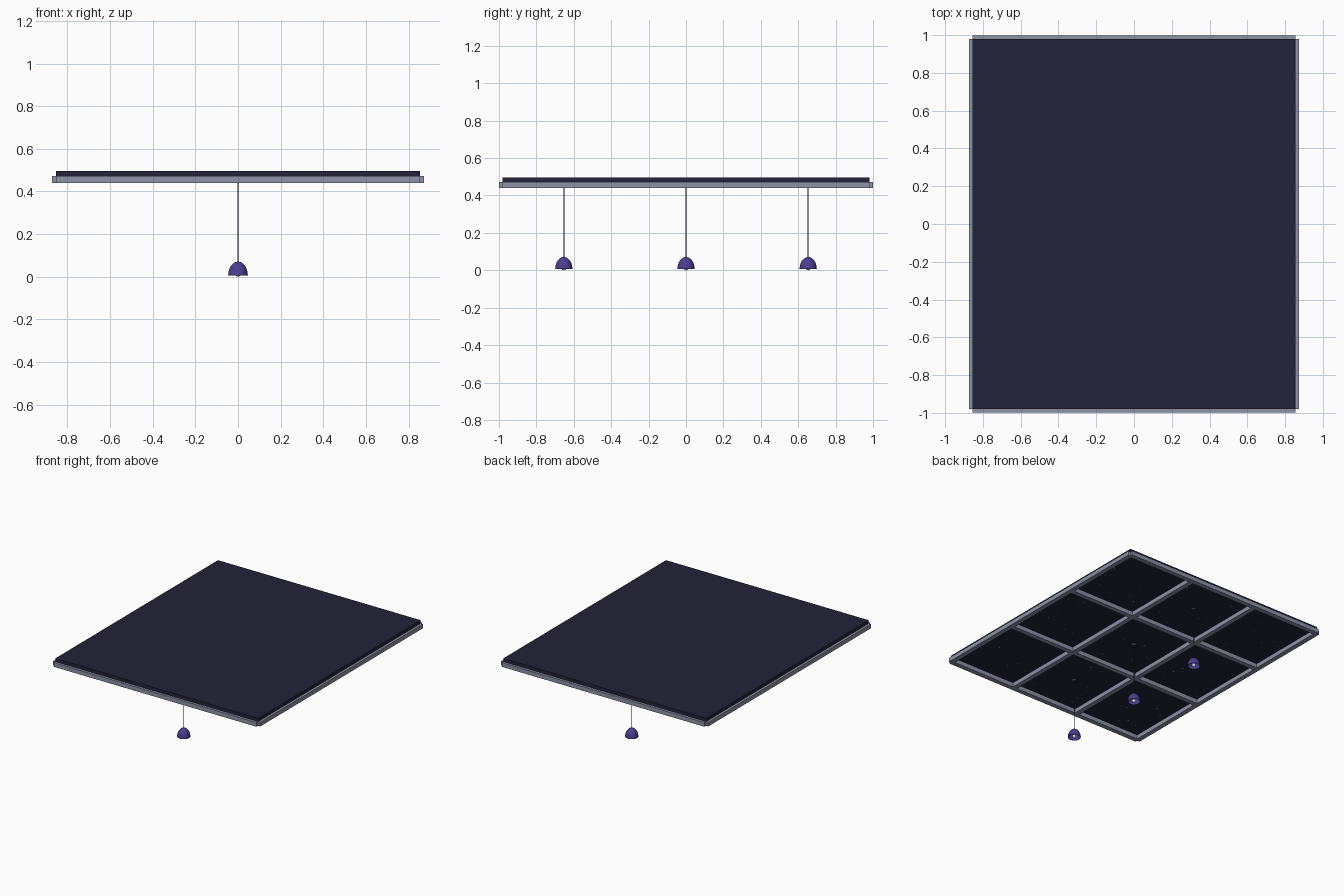
import bpy, bmesh, math, random
from mathutils import Matrix, Vector

cube = bpy.data.objects.get("Cube")
if cube:
    bpy.data.objects.remove(cube, do_unlink=True)


def material(name, color):
    m = bpy.data.materials.new(name)
    m.use_nodes = True
    m.diffuse_color = (*color, 1)
    m.node_tree.nodes["Principled BSDF"].inputs["Base Color"].default_value = (*color, 1)
    return m


NAVY = material("night navy", (0.016, 0.016, 0.04))
STEEL = material("blue grey metal", (0.27, 0.29, 0.39))
DARK = material("dark cord", (0.03, 0.03, 0.045))
PURPLE = material("purple shade", (0.07, 0.048, 0.28))
PALE = material("pale light", (0.8, 0.78, 0.9))

HALF_X, HALF_Y = 0.855, 0.98
BEAM_LOW, SLAB_LOW, SLAB_TOP = 0.44, 0.472, 0.497
BEAM_W = 0.037


def finish(name, bm, mat, smooth=False):
    mesh = bpy.data.meshes.new(name)
    bm.to_mesh(mesh)
    bm.free()
    mesh.materials.append(mat)
    obj = bpy.data.objects.new(name, mesh)
    bpy.context.collection.objects.link(obj)
    if smooth:
        bpy.ops.object.select_all(action="DESELECT")
        obj.select_set(True)
        bpy.context.view_layer.objects.active = obj
        bpy.ops.object.shade_smooth_by_angle(angle=math.radians(40))
    return obj


def box(name, center, size, mat):
    bm = bmesh.new()
    bmesh.ops.create_cube(bm, size=1, matrix=Matrix.Translation(center) @ Matrix.Diagonal((*size, 1)))
    return finish(name, bm, mat)


def add_cylinder(bm, center, radius, depth, sides):
    bmesh.ops.create_cone(bm, cap_ends=True, segments=sides, radius1=radius, radius2=radius,
                          depth=depth, matrix=Matrix.Translation(center))


def cylinder(name, x, y, low, high, radius, sides, mat):
    bm = bmesh.new()
    add_cylinder(bm, (x, y, (low + high) / 2), radius, high - low, sides)
    return finish(name, bm, mat, True)


# Ceiling panel
box("ceiling_panel", (0, 0, (SLAB_LOW + SLAB_TOP) / 2),
    (2 * HALF_X, 2 * HALF_Y, SLAB_TOP - SLAB_LOW), NAVY)

# Grid of beams: four each way, the outer ones straddle the panel edges
beam_z, beam_h = (BEAM_LOW + SLAB_LOW) / 2, SLAB_LOW - BEAM_LOW
for i in range(4):
    t = -1 + 2 * i / 3
    box(f"long_beam_{i + 1}", (t * HALF_X, 0, beam_z), (BEAM_W, 2 * HALF_Y, beam_h), STEEL)
    box(f"cross_beam_{i + 1}", (0, t * HALF_Y, beam_z), (2 * HALF_X, BEAM_W, beam_h), STEEL)

# Tiny stars scattered on the underside of each bay
random.seed(7)
bm = bmesh.new()
for col in (-1, 0, 1):
    for row in (-1, 0, 1):
        for _ in range(9):
            x = (col + random.uniform(-0.42, 0.42)) * HALF_X * 2 / 3
            y = (row + random.uniform(-0.42, 0.42)) * HALF_Y * 2 / 3
            add_cylinder(bm, (x, y, SLAB_LOW - 0.001), random.uniform(0.002, 0.0035), 0.003, 6)
finish("ceiling_stars", bm, PALE)


# Pendant lamp shade: a hollow dome spun from an arc
def dome(name, x, y, base, radius, height):
    bm = bmesh.new()
    steps = 8
    arcs = [(radius, height), (radius - 0.003, height - 0.003)]
    outer, inner = [[Vector((r * math.cos(a), 0, h * math.sin(a)))
                     for a in (math.pi / 2 * k / steps for k in range(steps + 1))]
                    for r, h in arcs]
    verts = [bm.verts.new(p) for p in outer[::-1] + inner]
    edges = [bm.edges.new(pair) for pair in zip(verts, verts[1:])]
    bmesh.ops.spin(bm, geom=verts + edges, cent=(0, 0, 0), axis=(0, 0, 1),
                   angle=2 * math.pi, steps=24)
    bmesh.ops.remove_doubles(bm, verts=bm.verts, dist=0.0001)
    bmesh.ops.recalc_face_normals(bm, faces=bm.faces)
    bmesh.ops.translate(bm, verts=bm.verts, vec=(x, y, base))
    return finish(name, bm, PURPLE, True)


# Three pendants, one in each middle bay
for n, row in enumerate((-1, 0, 1), 1):
    y = row * HALF_Y * 2 / 3
    cylinder(f"pendant_canopy_{n}", 0, y, SLAB_LOW - 0.015, SLAB_LOW, 0.02, 16, DARK)
    cylinder(f"pendant_cord_{n}", 0, y, 0.065, SLAB_LOW, 0.0025, 8, DARK)
    dome(f"pendant_shade_{n}", 0, y, 0.006, 0.046, 0.065)
    bm = bmesh.new()
    bmesh.ops.create_uvsphere(bm, u_segments=16, v_segments=10, radius=0.014,
                              matrix=Matrix.Translation((0, y, 0.014)))
    finish(f"pendant_bulb_{n}", bm, PALE, True)
